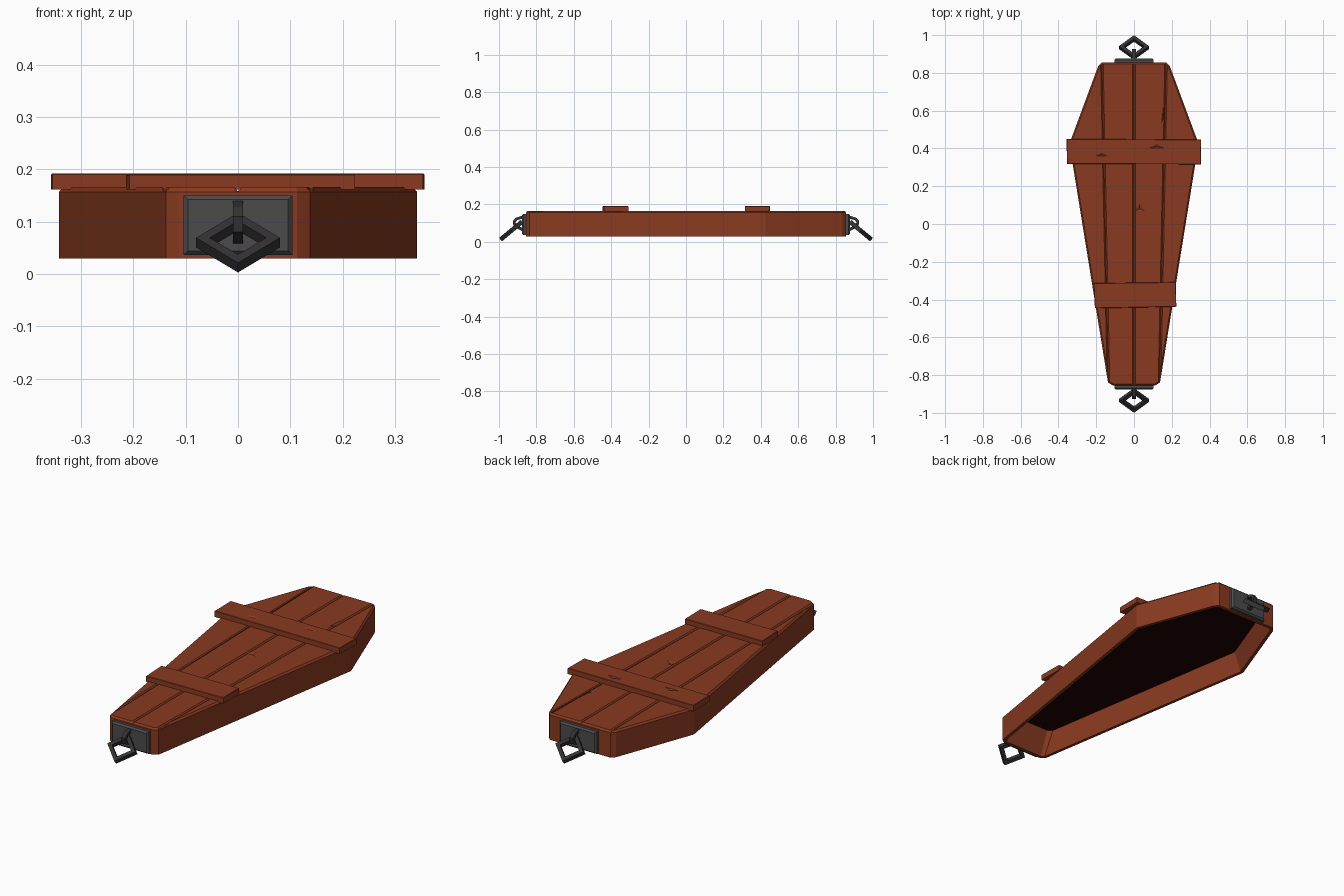
import bpy, bmesh, math
from mathutils import Vector, Matrix

if "Cube" in bpy.data.objects:
    bpy.data.objects.remove(bpy.data.objects["Cube"])


def material(name, rgb):
    m = bpy.data.materials.new(name)
    m.diffuse_color = (*rgb, 1)
    m.use_nodes = True
    m.node_tree.nodes["Principled BSDF"].inputs["Base Color"].default_value = m.diffuse_color
    return m


WOOD = material("red_brown_wood", (0.25, 0.042, 0.014))
DARK = material("dark_interior", (0.012, 0.001, 0.001))
PLATE = material("grey_iron", (0.07, 0.07, 0.07))
RING = material("dark_iron", (0.035, 0.032, 0.034))


def finish(bm, name, *mats):
    bmesh.ops.recalc_face_normals(bm, faces=bm.faces)
    me = bpy.data.meshes.new(name)
    bm.to_mesh(me)
    bm.free()
    ob = bpy.data.objects.new(name, me)
    bpy.context.collection.objects.link(ob)
    for m in mats:
        me.materials.append(m)
    return ob


def inset(pts, d):
    """Offset a counter-clockwise polygon inwards by d."""
    out = []
    for i, p in enumerate(pts):
        p = Vector(p)
        a = (p - Vector(pts[i - 1])).normalized()
        b = (Vector(pts[(i + 1) % len(pts)]) - p).normalized()
        na, nb = Vector((-a.y, a.x)), Vector((-b.y, b.x))
        out.append(p + (na + nb) * d / (1 + na.dot(nb)))
    return out


def loft(loops, closed=False):
    """Skin equal-length loops; cap the ends, or join last to first."""
    bm = bmesh.new()
    rows = [[bm.verts.new(p) for p in loop] for loop in loops]
    n = len(rows[0])
    pairs = list(zip(rows, rows[1:])) + ([(rows[-1], rows[0])] if closed else [])
    for r, s in pairs:
        for i in range(n):
            j = (i + 1) % n
            bm.faces.new((r[i], r[j], s[j], s[i]))
    if not closed:
        bm.faces.new(rows[0])
        bm.faces.new(rows[-1])
    return bm


def chip(ob, spots):
    """Cut small triangular chips into the top of a wooden part."""
    bm = bmesh.new()
    for x, y, z, lx, ly in spots:
        bmesh.ops.create_cone(
            bm, segments=3, radius1=0.0, radius2=1.0, depth=2.0, cap_ends=True,
            matrix=Matrix.Translation((x, y, z)) @ Matrix.Diagonal((lx, ly, 0.007, 1)))
    bmesh.ops.remove_doubles(bm, verts=bm.verts, dist=1e-5)
    cutter = finish(bm, "chip_cutter", WOOD)
    cutter.hide_render = True
    mod = ob.modifiers.new("chips", 'BOOLEAN')
    mod.operation = 'DIFFERENCE'
    mod.solver = 'EXACT'
    mod.object = cutter
    bpy.context.view_layer.objects.active = ob
    bpy.ops.object.modifier_apply(modifier=mod.name)
    bpy.data.objects.remove(cutter)


# Coffin lid: hollow shell with a dark underside of the top
TOP = 0.166
CEILING = 0.152
right = [(0.113, -0.855), (0.138, -0.838), (0.342, 0.425), (0.19, 0.835), (0.172, 0.855)]
outline = right + [(-x, y) for x, y in reversed(right)]
layers = [(0.016, 0.03), (0, 0.03), (0, 0.157), (0.008, TOP)]
loops = [[(p[0], p[1], z) for p in inset(outline, d)] for d, z in layers]
loops.insert(0, [(x * 0.92, y * 0.92, CEILING) for x, y in outline])
bm = loft(loops)

# V grooves between the lid boards: cut three lines, sink the middle one
GROOVE = 0.007
for x_foot, x_head in ((-0.135, -0.17), (0, 0), (0.135, 0.17)):
    co = Vector((x_foot, -0.855, 0))
    along = Vector((x_head - x_foot, 1.71, 0)).normalized()
    normal = Vector((along.y, -along.x, 0))
    for off in (-GROOVE, 0, GROOVE):
        bmesh.ops.bisect_plane(bm, geom=bm.verts[:] + bm.edges[:] + bm.faces[:],
                               plane_co=co + normal * off, plane_no=normal, dist=1e-5)
    for v in bm.verts:
        if v.co.z > TOP - 0.001 and abs((v.co - co).dot(normal)) < 1e-4:
            v.co.z -= 0.008
for f in bm.faces:
    if all(abs(v.co.z - CEILING) < 1e-4 for v in f.verts):
        f.material_index = 1
lid = finish(bm, "coffin_lid", WOOD, DARK)
chip(lid, [(0.03, 0.08, TOP, 0.07, 0.05), (0.155, 0.56, TOP, 0.02, 0.11)])


# Cross boards, slightly crooked
def board(name, corners, z0, z1, spots):
    layers = [(0, z0), (0, z1 - 0.002), (0.002, z1)]
    bm = loft([[(p[0], p[1], z) for p in inset(corners, d)] for d, z in layers])
    ob = finish(bm, name, WOOD)
    if spots:
        chip(ob, spots)


board("shoulder_cross_board",
      [(-0.355, 0.318), (0.354, 0.316), (0.356, 0.447), (-0.357, 0.45)], 0.161, 0.192,
      [(-0.17, 0.365, 0.192, 0.09, 0.025), (0.12, 0.41, 0.192, 0.09, 0.028)])
board("foot_cross_board",
      [(-0.207, -0.446), (0.224, -0.438), (0.222, -0.308), (-0.214, -0.313)], 0.161, 0.191, [])


# Handles: plate, eyelet and diamond ring at each end
def handle(end, turn):
    rect = [(-0.104, 0.036), (0.104, 0.036), (0.104, 0.15), (-0.104, 0.15)]
    bm = loft([[(p[0], y, p[1]) for p in inset(rect, d)]
               for d, y in ((0, -0.85), (0, -0.869), (0.008, -0.877))])
    parts = [finish(bm, end + "_handle_plate", PLATE)]

    # eyelet: a bent bar out of the plate and back
    outer = [(-0.87, 0.142), (-0.912, 0.128), (-0.926, 0.11), (-0.922, 0.08), (-0.87, 0.055)]
    inner = [(-0.87, 0.125), (-0.903, 0.116), (-0.911, 0.105), (-0.908, 0.09), (-0.87, 0.072)]
    w = 0.01
    bm = loft([[(-w, *o), (w, *o), (w, *i), (-w, *i)] for o, i in zip(outer, inner)])
    parts.append(finish(bm, end + "_handle_eyelet", RING))

    # diamond ring hanging out at 40 degrees
    t = 0.012
    u = Vector((0, -0.77, -0.64)).normalized()
    n = Vector((0, -0.64, 0.77)).normalized()
    c = Vector((0, -0.934, 0.06))
    loops = []
    for k in range(4):
        a = k * math.pi / 2
        d = Vector((math.cos(a), 0, 0)) + u * math.sin(a)
        big, small = (0.08, 0.054) if k % 2 == 0 else (0.075, 0.05)
        loops.append([c + d * r + n * h for r, h in
                      ((big, -t), (big, t), (small, t), (small, -t))])
    parts.append(finish(loft(loops, closed=True), end + "_handle_ring", RING))
    for p in parts:
        p.rotation_euler.z = turn


handle("foot", 0)
handle("head", math.pi)
